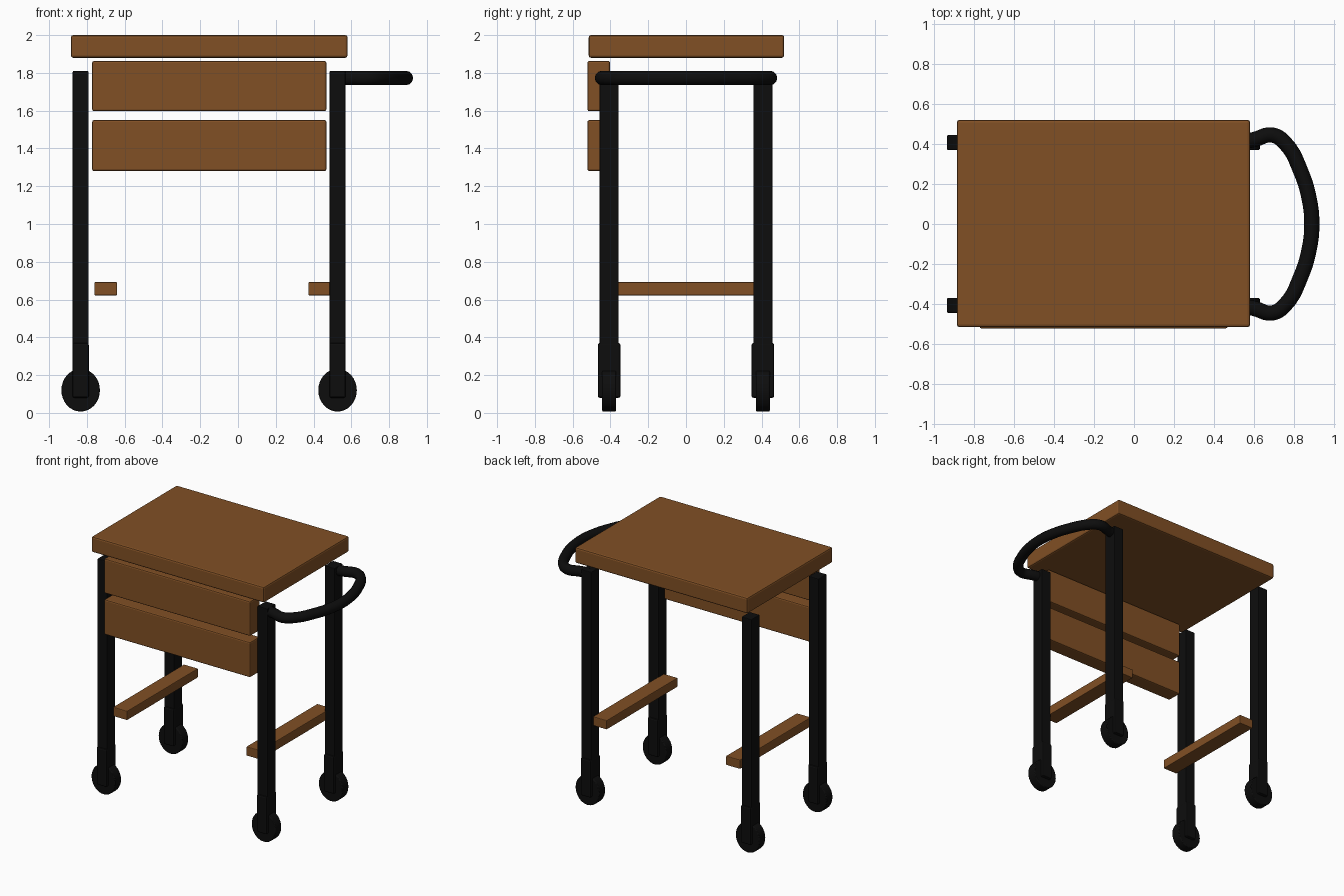
import bpy
import math

cube = bpy.data.objects.get("Cube")
if cube:
    bpy.data.objects.remove(cube, do_unlink=True)


def make_material(name, color, roughness):
    mat = bpy.data.materials.new(name)
    mat.use_nodes = True
    mat.diffuse_color = color
    bsdf = mat.node_tree.nodes["Principled BSDF"]
    bsdf.inputs["Base Color"].default_value = color
    bsdf.inputs["Roughness"].default_value = roughness
    return mat


wood = make_material("brown wood", (0.22, 0.08, 0.018, 1), 0.6)
black = make_material("black metal", (0.004, 0.004, 0.004, 1), 0.5)


def finish(obj, name, mat, bevel=0.0, segments=2):
    """Name and colour a part, soften its edges."""
    obj.name = name
    obj.data.materials.append(mat)
    if bevel:
        mod = obj.modifiers.new("soft edges", "BEVEL")
        mod.width = bevel
        mod.segments = segments
        mod.limit_method = "ANGLE"
    return obj


def box(name, mat, x, y, z, bevel):
    """Box spanning the given (min, max) ranges."""
    ranges = (x, y, z)
    bpy.ops.mesh.primitive_cube_add(size=1, location=[sum(r) / 2 for r in ranges])
    obj = bpy.context.object
    obj.scale = [r[1] - r[0] for r in ranges]
    bpy.ops.object.transform_apply(location=False, rotation=False, scale=True)
    return finish(obj, name, mat, bevel)


# Table top and drawer fronts
box("table_top", wood, (-0.885, 0.58), (-0.515, 0.52), (1.88, 2.0), 0.012)
box("upper_drawer", wood, (-0.772, 0.468), (-0.522, -0.402), (1.597, 1.863), 0.01)
box("lower_drawer", wood, (-0.772, 0.468), (-0.522, -0.402), (1.28, 1.55), 0.01)

# Low rails joining the front and back legs
box("right_rail", wood, (-0.76, -0.64), (-0.43, 0.43), (0.622, 0.692), 0.005)
box("left_rail", wood, (0.372, 0.492), (-0.43, 0.43), (0.622, 0.692), 0.005)

# Legs, caster forks and wheels
for side, x in (("right", -0.833), ("left", 0.527)):
    for end, y in (("front", -0.407), ("back", 0.407)):
        tag = f"{end}_{side}"
        box(f"{tag}_leg", black, (x - 0.042, x + 0.042),
            (y - 0.05, y + 0.05), (0.2, 1.81), 0.005)
        box(f"{tag}_caster_fork", black, (x - 0.043, x + 0.043),
            (y - 0.06, y + 0.06), (0.08, 0.37), 0.01)
        bpy.ops.mesh.primitive_cylinder_add(
            vertices=32, radius=1, depth=0.074,
            location=(x, y, 0.12), rotation=(math.pi / 2, 0, 0))
        wheel = bpy.context.object
        wheel.scale = (0.102, 0.113, 1)
        bpy.ops.object.transform_apply(location=False, rotation=True, scale=True)
        bpy.ops.object.shade_smooth_by_angle()
        finish(wheel, f"{tag}_wheel", black, 0.006)

# Push handle: half of the path, mirrored front to back
half = [(0.53, 0.41), (0.6, 0.422), (0.69, 0.445), (0.755, 0.405),
        (0.835, 0.26), (0.876, 0.125)]
path = half + [(0.889, 0)] + [(x, -y) for x, y in reversed(half)]
curve = bpy.data.curves.new("push_handle", "CURVE")
curve.dimensions = "3D"
curve.bevel_depth = 0.038
curve.bevel_resolution = 4
curve.resolution_u = 5
curve.use_fill_caps = True
spline = curve.splines.new("BEZIER")
spline.bezier_points.add(len(path) - 1)
for point, (x, y) in zip(spline.bezier_points, path):
    point.co = (x, y, 1.773)
    point.handle_left_type = point.handle_right_type = "AUTO"
handle = bpy.data.objects.new("push_handle", curve)
bpy.context.collection.objects.link(handle)
finish(handle, "push_handle", black)
